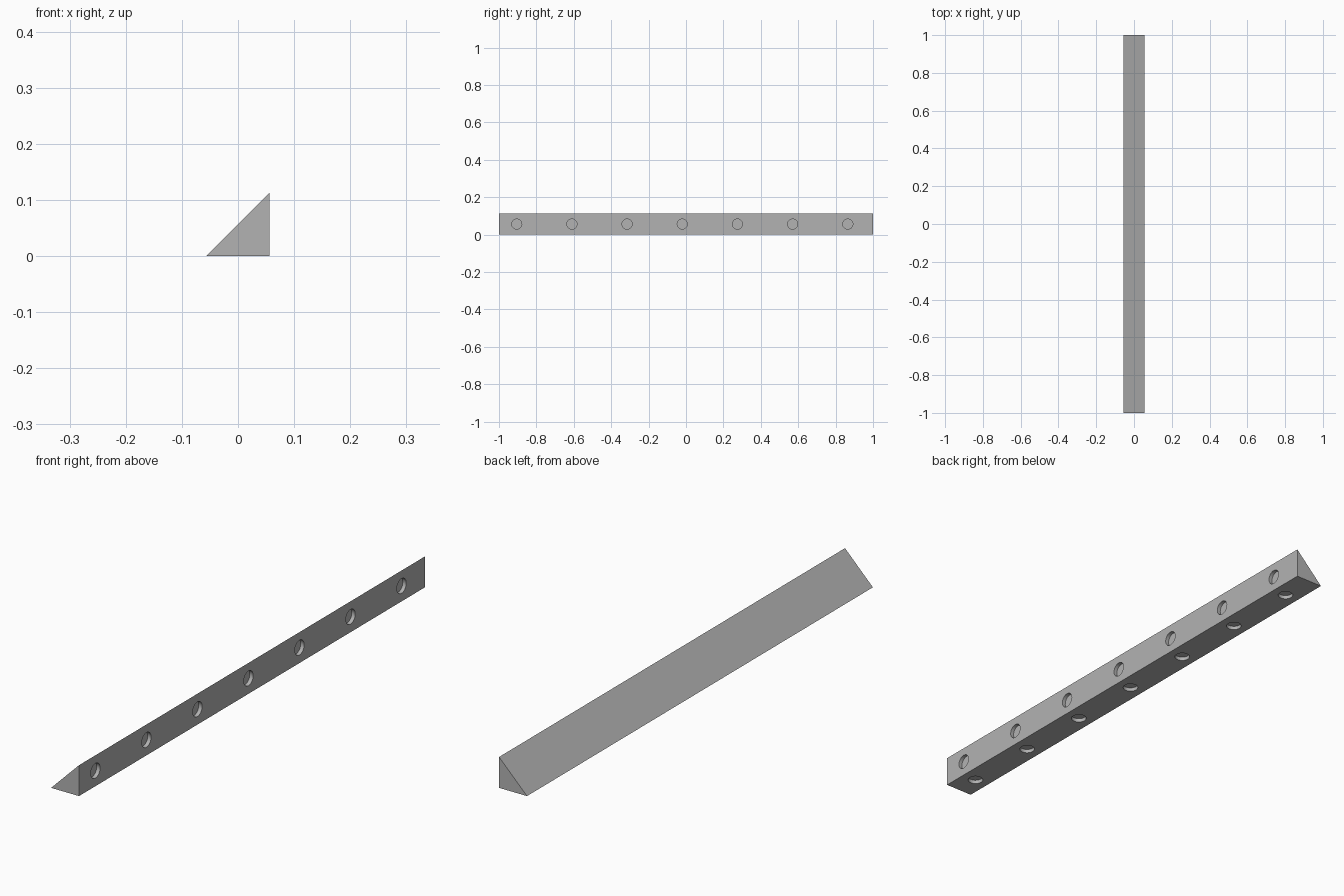
import bpy, bmesh, math
from mathutils import Matrix

cube = bpy.data.objects.get("Cube")
if cube:
    bpy.data.objects.remove(cube, do_unlink=True)

SIDE, HALF = 0.113, 0.0565
RADIUS, DEPTH = 0.027, 0.014
HOLES = [-0.905 + 0.295 * i for i in range(7)]

grey = bpy.data.materials.new("plain grey")
grey.use_nodes = True
grey.diffuse_color = (0.45, 0.45, 0.45, 1)
grey.node_tree.nodes["Principled BSDF"].inputs["Base Color"].default_value = grey.diffuse_color


def finish(bm, name):
    bmesh.ops.recalc_face_normals(bm, faces=bm.faces)
    mesh = bpy.data.meshes.new(name)
    bm.to_mesh(mesh)
    bm.free()
    mesh.materials.append(grey)
    obj = bpy.data.objects.new(name, mesh)
    bpy.context.collection.objects.link(obj)
    return obj


# Triangular bar, extruded along its length
bm = bmesh.new()
profile = [(-HALF, 0), (HALF, 0), (HALF, SIDE)]
end = bm.faces.new([bm.verts.new((x, -1, z)) for x, z in profile])
out = bmesh.ops.extrude_face_region(bm, geom=[end])
verts = [v for v in out["geom"] if isinstance(v, bmesh.types.BMVert)]
bmesh.ops.translate(bm, verts=verts, vec=(0, 2, 0))
bar = finish(bm, "triangular_bar")

# Shallow round sockets in the upright side and the underside
bm = bmesh.new()
for y in HOLES:
    upright = Matrix.Translation((HALF, y, HALF)) @ Matrix.Rotation(math.pi / 2, 4, "Y")
    under = Matrix.Translation((0, y, 0))
    for place in (upright, under):
        bmesh.ops.create_cone(bm, cap_ends=True, segments=32, radius1=RADIUS,
                              radius2=RADIUS, depth=2 * DEPTH, matrix=place)
cutter = finish(bm, "socket_cutter")
cutter.hide_render = True
cutter.hide_set(True)

cut = bar.modifiers.new("sockets", "BOOLEAN")
cut.operation = "DIFFERENCE"
cut.solver = "EXACT"
cut.object = cutter

# Apply the cut and smooth the round walls
bpy.ops.object.select_all(action="DESELECT")
bar.select_set(True)
bpy.context.view_layer.objects.active = bar
bpy.ops.object.modifier_apply(modifier=cut.name)
bpy.data.objects.remove(cutter, do_unlink=True)
bpy.ops.object.shade_smooth_by_angle(angle=math.radians(30))
